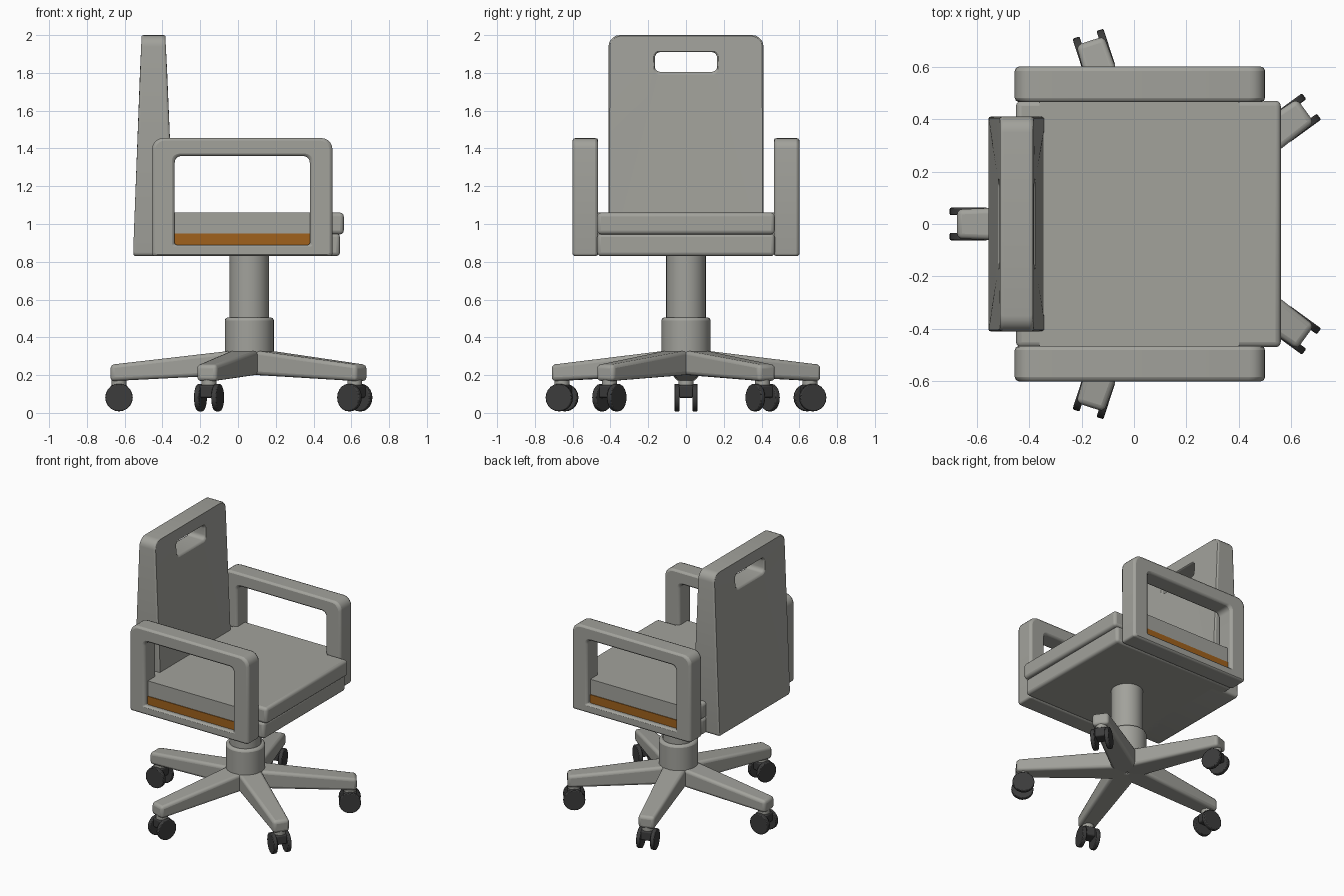
import bpy, bmesh, math
from mathutils import Matrix, Vector

cube = bpy.data.objects.get("Cube")
if cube:
    bpy.data.objects.remove(cube, do_unlink=True)


def material(name, color):
    m = bpy.data.materials.new(name)
    m.use_nodes = True
    m.diffuse_color = (*color, 1)
    m.node_tree.nodes["Principled BSDF"].inputs["Base Color"].default_value = (*color, 1)
    return m


GREY = material("warm grey", (0.36, 0.36, 0.33))
DARK = material("charcoal", (0.045, 0.045, 0.045))
ORANGE = material("burnt orange", (0.35, 0.12, 0.012))


def finish(name, bm, mat, bevel=0.0, segments=3, matrix=None):
    bmesh.ops.recalc_face_normals(bm, faces=bm.faces)
    mesh = bpy.data.meshes.new(name)
    bm.to_mesh(mesh)
    bm.free()
    ob = bpy.data.objects.new(name, mesh)
    bpy.context.collection.objects.link(ob)
    mesh.materials.append(mat)
    if matrix:
        ob.matrix_world = matrix
    if bevel:
        mod = ob.modifiers.new("soft edges", 'BEVEL')
        mod.width, mod.segments = bevel, segments
        mod.angle_limit = math.radians(40)
    bpy.ops.object.select_all(action='DESELECT')
    ob.select_set(True)
    bpy.context.view_layer.objects.active = ob
    bpy.ops.object.shade_smooth_by_angle(angle=math.radians(35))
    return ob


def box(name, lo, hi, mat, bevel=0.0, matrix=None):
    lo, hi = Vector(lo), Vector(hi)
    bm = bmesh.new()
    bmesh.ops.create_cube(bm, size=1)
    for v in bm.verts:
        v.co = (lo + hi) / 2 + v.co * (hi - lo)
    return finish(name, bm, mat, bevel, 3, matrix)


def rounded(x0, x1, z0, z1, r_bottom, r_top, steps=5):
    """Rounded rectangle outline in two coordinates."""
    pts = []
    for cx, cz, r, a in ((x0, z0, r_bottom, 180), (x1, z0, r_bottom, 270),
                         (x1, z1, r_top, 0), (x0, z1, r_top, 90)):
        ox, oz = cx + (r if cx == x0 else -r), cz + (r if cz == z0 else -r)
        for i in range(steps + 1):
            t = math.radians(a + 90 * i / steps)
            pts.append((ox + r * math.cos(t), oz + r * math.sin(t)))
    return pts


def ring_slab(name, outer, inner, place, mat, bevel):
    """Slab with an opening: outlines with equal counts, placed at sides 0 and 1."""
    bm = bmesh.new()
    loops = [[bm.verts.new(place(p, s)) for p in o] for o in (outer, inner) for s in (0, 1)]
    n = len(outer)
    for a, b in ((0, 1), (1, 3), (3, 2), (2, 0)):
        for i in range(n):
            j = (i + 1) % n
            bm.faces.new((loops[a][i], loops[a][j], loops[b][j], loops[b][i]))
    return finish(name, bm, mat, bevel, 2)


def cylinder(name, radius, z0, z1, mat, sides=32, bevel=0.0, matrix=Matrix()):
    bm = bmesh.new()
    bmesh.ops.create_cone(bm, cap_ends=True, segments=sides, radius1=radius,
                          radius2=radius, depth=z1 - z0,
                          matrix=Matrix.Translation((0, 0, (z0 + z1) / 2)))
    return finish(name, bm, mat, bevel, 2, matrix)


# Seat
box("seat_base", (-0.45, -0.47, 0.83), (0.54, 0.47, 0.95), GREY, 0.02)
box("seat_cushion", (-0.45, -0.47, 0.945), (0.56, 0.47, 1.06), GREY, 0.02)


# Backrest, tapering upward, with a grip slot
def back_place(p, side):
    y, z = p
    t = max(0, (z - 1.03) / 0.97)
    return (-0.335 - 0.05 * t if side else -0.555 + 0.045 * t, y, z)


ring_slab("backrest", rounded(-0.41, 0.41, 0.83, 2.0, 0.02, 0.06),
          rounded(-0.165, 0.165, 1.805, 1.91, 0.03, 0.03), back_place, GREY, 0.012)

# Arm frames, side panels and coloured strips
for side, label in ((1, "left"), (-1, "right")):
    ring_slab(label + "_arm", rounded(-0.455, 0.5, 0.83, 1.455, 0.015, 0.06),
              rounded(-0.335, 0.38, 0.89, 1.36, 0.01, 0.035),
              lambda p, s: (p[0], side * (0.6 if s else 0.465), p[1]), GREY, 0.016)
    ys = sorted((side * 0.44, side * 0.56))
    box(label + "_seat_panel", (-0.36, ys[0], 0.86), (0.4, ys[1], 1.06), GREY)
    ys = sorted((side * 0.558, side * 0.565))
    box(label + "_strip", (-0.335, ys[0], 0.89), (0.38, ys[1], 0.95), ORANGE)

# Pedestal
hub = Matrix.Translation((0.06, 0, 0))
cylinder("column", 0.105, 0.45, 0.85, GREY, matrix=hub)
cylinder("hub", 0.13, 0.22, 0.505, GREY, bevel=0.015, matrix=hub)

# Five legs with twin-wheel casters
for k in range(5):
    turn = hub @ Matrix.Rotation(math.radians(180 + 72 * k), 4, 'Z')
    bm = bmesh.new()
    bmesh.ops.create_cube(bm, size=1)
    for v in bm.verts:
        tip, top = v.co.x > 0, v.co.z > 0
        width = 0.056 if tip else 0.085
        height = (0.255 if top else 0.168) if tip else (0.34 if top else 0.205)
        v.co = (0.735 if tip else 0.0, math.copysign(width, v.co.y), height)
    finish("leg_%d" % (k + 1), bm, GREY, 0.02, 3, turn)

    caster = turn @ Matrix.Translation((0.69, 0, 0))
    cylinder("caster_stem_%d" % (k + 1), 0.04, 0.13, 0.18, GREY, 16, matrix=caster)
    axle = caster @ Matrix.Translation((0, 0, 0.081)) @ Matrix.Rotation(math.pi / 2, 4, 'X')
    for s, label in ((1, "left"), (-1, "right")):
        z0, z1 = sorted((s * 0.034, s * 0.062))
        cylinder("caster_%s_wheel_%d" % (label, k + 1), 0.073, z0, z1, DARK, 20, 0.005, axle)
    box("caster_hood_%d" % (k + 1), (-0.045, -0.04, 0.08), (0.045, 0.04, 0.148), DARK, 0.01, caster)
